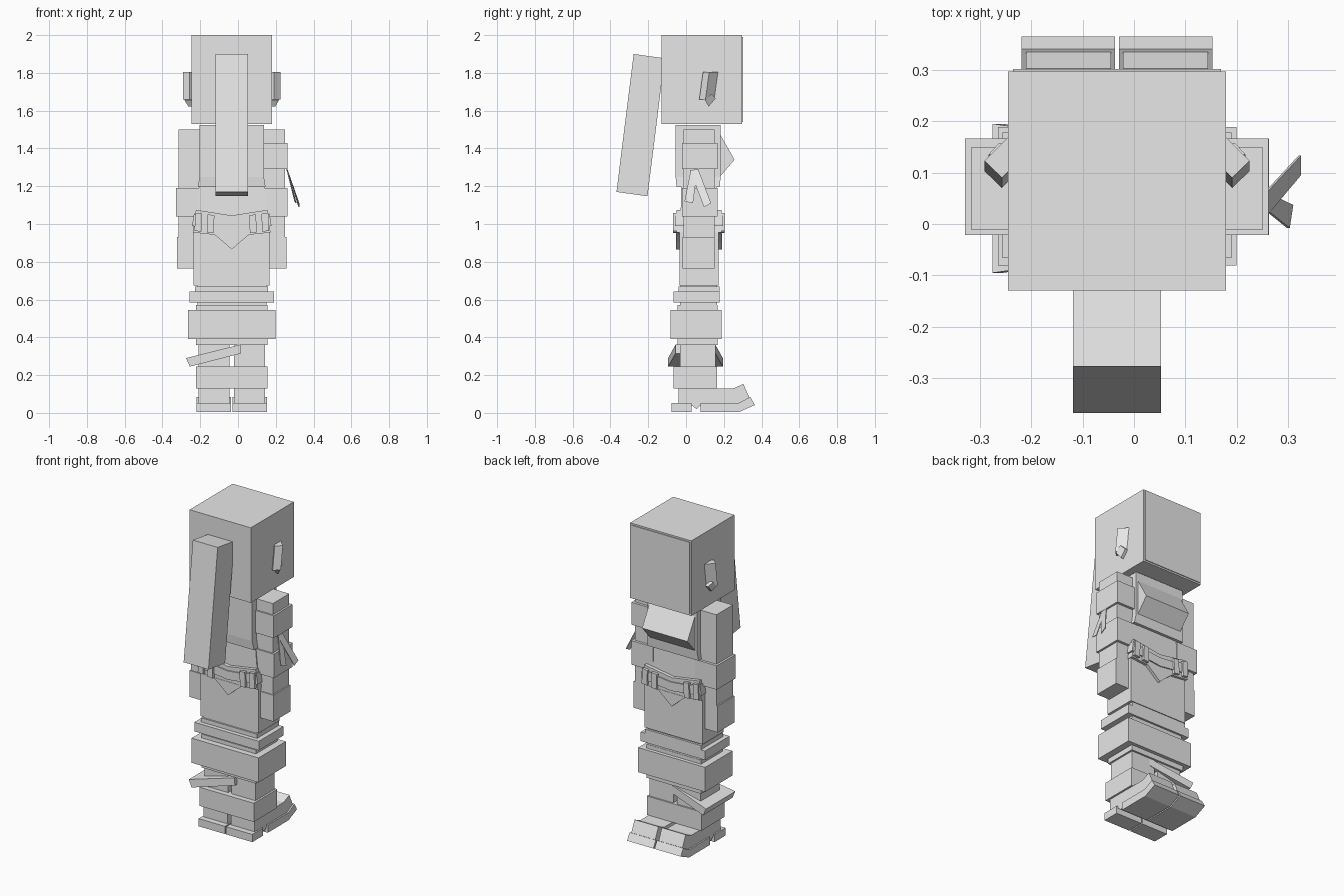
import bpy, bmesh, math

C = -0.033  # symmetry plane of the body

mat = bpy.data.materials.new("light grey")
mat.diffuse_color = (0.8, 0.8, 0.8, 1)


def make(name, verts, faces):
    me = bpy.data.meshes.new(name)
    me.from_pydata(verts, [], faces)
    bm = bmesh.new()
    bm.from_mesh(me)
    bmesh.ops.recalc_face_normals(bm, faces=bm.faces)
    bm.to_mesh(me)
    bm.free()
    me.materials.append(mat)
    ob = bpy.data.objects.new(name, me)
    bpy.context.collection.objects.link(ob)
    return ob


def loft(name, a, b):
    """Solid between two matching outlines."""
    n = len(a)
    faces = [tuple(range(n)), tuple(range(n, 2 * n))]
    faces += [(i, (i + 1) % n, n + (i + 1) % n, n + i) for i in range(n)]
    return make(name, list(a) + list(b), faces)


def rect(x0, x1, y0, y1, z):
    return [(x0, y0, z), (x1, y0, z), (x1, y1, z), (x0, y1, z)]


def box(name, x0, x1, y0, y1, z0, z1):
    return loft(name, rect(x0, x1, y0, y1, z0), rect(x0, x1, y0, y1, z1))


def side_prism(name, pts, x0, x1):
    """Outline in y, z extruded along x."""
    return loft(name, [(x0, y, z) for y, z in pts], [(x1, y, z) for y, z in pts])


def front_prism(name, pts, y0, y1):
    """Outline in x offset, z extruded along y."""
    return loft(name, [(C + x, y0, z) for x, z in pts], [(C + x, y1, z) for x, z in pts])


# head, face plate and hanging hair
box("head", -0.245, 0.179, -0.129, 0.297, 1.53, 2.0)
box("face_plate", -0.235, 0.169, 0.297, 0.302, 1.54, 1.99)
side_prism("ponytail", [(-0.277, 1.90), (-0.113, 1.877), (-0.204, 1.147), (-0.368, 1.17)],
           -0.119, 0.053)

# ear ornaments: slanted diamond bars with a small tip
for s, side in ((1, "right"), (-1, "left")):
    diamond = [(0.224, 0.09), (0.258, 0.123), (0.206, 0.175), (0.172, 0.142)]
    loft("ear_bar_" + side,
         [(C + s * x, y - 0.02, 1.66) for x, y in diamond],
         [(C + s * x, y, 1.805) for x, y in diamond])
    loft("ear_tip_" + side,
         [(C + s * x, y, z) for x, y, z in
          ((0.20, 0.10, 1.655), (0.25, 0.10, 1.655), (0.23, 0.12, 1.622), (0.20, 0.12, 1.622))],
         [(C + s * x, y, z) for x, y, z in
          ((0.20, 0.135, 1.69), (0.25, 0.135, 1.69), (0.23, 0.157, 1.665), (0.20, 0.157, 1.665))])

# torso with slightly flared hem, chest and waist
box("torso", -0.204, 0.137, -0.055, 0.183, 1.25, 1.525)
loft("torso_hem", rect(-0.204, 0.137, -0.055, 0.183, 1.25),
     rect(-0.212, 0.146, -0.05, 0.178, 1.195))
side_prism("chest", [(0.17, 1.47), (0.183, 1.47), (0.257, 1.34), (0.183, 1.255), (0.17, 1.255)],
           -0.19, 0.124)
loft("waist", rect(-0.205, 0.139, -0.025, 0.16, 1.2), rect(-0.225, 0.159, -0.03, 0.168, 1.0))
box("hips", -0.235, 0.168, -0.035, 0.172, 0.675, 1.03)
box("trouser_hem", -0.228, 0.16, -0.04, 0.178, 0.63, 0.668)
box("trouser_lining", -0.215, 0.15, -0.03, 0.165, 0.55, 0.68)

# belt: drooping band, hanging points and loops
front_prism("belt", [(-0.19, 1.075), (0, 1.045), (0.19, 1.075), (0.205, 0.955),
                     (0.11, 0.945), (0, 0.935), (-0.11, 0.945), (-0.205, 0.955)], -0.05, 0.188)
front_prism("belt_upper", [(-0.2, 1.055), (-0.1, 1.03), (0, 1.02), (0.1, 1.03), (0.2, 1.055),
                           (0.21, 0.99), (0, 0.965), (-0.21, 0.99)], -0.057, 0.195)
for i, (y0, y1) in enumerate(((-0.052, -0.035), (0.172, 0.19))):
    front_prism("belt_point_%d" % i, [(-0.1, 0.95), (0.1, 0.95), (0.045, 0.905), (0, 0.865),
                                     (-0.045, 0.905)], y0, y1)
for s in (-1, 1):
    for x in (0.11, 0.175):
        z = 1.0 + 0.12 * (x - 0.1)
        front_prism("belt_loop", [(s * (x - 0.018), z + 0.045), (s * (x + 0.018), z + 0.05),
                                  (s * (x + 0.022), z - 0.045), (s * (x - 0.014), z - 0.05)],
                    -0.07, 0.205)

# arms with wide cuffs and hands
for s, side in ((1, "right"), (-1, "left")):
    def arm_part(name, inner, outer, y0, y1, z0, z1):
        xs = sorted((C + s * inner, C + s * outer))
        box(name + "_" + side, xs[0], xs[1], y0, y1, z0, z1)
    arm_part("arm", 0.15, 0.283, -0.012, 0.15, 0.77, 1.5)
    arm_part("forearm_cuff", 0.145, 0.296, -0.021, 0.166, 1.04, 1.19)
    arm_part("hand", 0.145, 0.291, -0.018, 0.15, 0.765, 0.93)
box("arm_band", 0.12, 0.262, -0.021, 0.166, 1.29, 1.43)

# ribbon tails tied to the band
for i, (a, b, c, d) in enumerate((
        ((0.262, 0.02, 1.285), (0.262, 0.065, 1.29), (0.325, 0.133, 1.11), (0.325, 0.095, 1.09)),
        ((0.262, 0.025, 1.285), (0.262, 0.06, 1.285), (0.31, 0.037, 1.11), (0.303, -0.008, 1.12)))):
    quad = (a, b, c, d)
    loft("ribbon_tail_%d" % i, quad, [(x - 0.005, y, z) for x, y, z in quad])

# bands that wrap both legs
box("thigh_band", -0.256, 0.19, -0.066, 0.178, 0.585, 0.642)
box("knee_band", -0.265, 0.199, -0.081, 0.189, 0.392, 0.546)
box("knee_lining", -0.222, 0.156, -0.045, 0.167, 0.36, 0.57)
box("ankle_band", -0.222, 0.156, -0.066, 0.165, 0.128, 0.245)

# legs and feet
for s, side in ((1, "right"), (-1, "left")):
    inner, outer = C + s * 0.012, C + s * 0.177
    x0, x1 = min(inner, outer), max(inner, outer)
    box("leg_" + side, x0, x1, -0.033, 0.155, 0.04, 0.6)
    xs = sorted((C + s * 0.004, C + s * 0.186))
    box("heel_" + side, xs[0], xs[1], -0.077, 0.03, 0.005, 0.053)
    side_prism("sole_" + side, [(0.077, 0.005), (0.282, 0.005), (0.365, 0.042), (0.34, 0.085),
                                (0.28, 0.053), (0.077, 0.053)], xs[0], xs[1])
    side_prism("arch_" + side, [(0.03, 0.053), (0.03, 0.04), (0.055, 0.02), (0.077, 0.04),
                                (0.077, 0.053)], x0, x1)
    side_prism("boot_top_" + side, [(-0.04, 0.05), (0.28, 0.05), (0.335, 0.083), (0.303, 0.153),
                                    (0.247, 0.128), (-0.04, 0.128)], x0, x1)

# slanted strap around one shin
loft("shin_strap",
     [(-0.275, -0.095, 0.29), (-0.275, 0.195, 0.29), (-0.255, 0.195, 0.245), (-0.255, -0.095, 0.245)],
     [(0.013, -0.055, 0.362), (0.013, 0.155, 0.362), (0.017, 0.155, 0.315), (0.017, -0.055, 0.315)])
